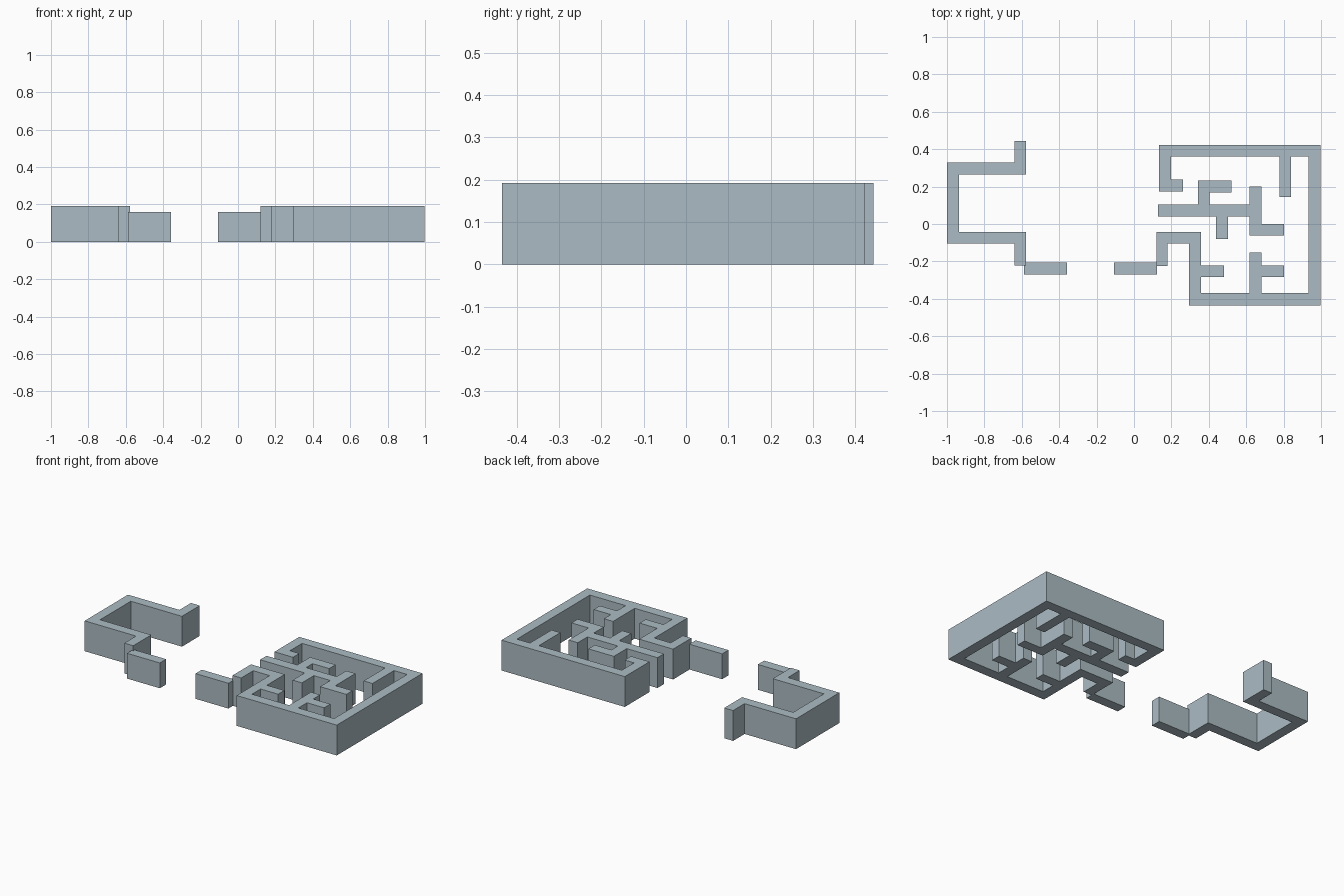
import bpy, bmesh

if "Cube" in bpy.data.objects:
    bpy.data.objects.remove(bpy.data.objects["Cube"])

stone = bpy.data.materials.new("blue grey stone")
stone.diffuse_color = (0.41, 0.50, 0.55, 1)
stone.use_nodes = True
stone.node_tree.nodes["Principled BSDF"].inputs["Base Color"].default_value = stone.diffuse_color


def walls(name, rects, height):
    """Union of plan rectangles (x0, x1, y0, y1) extruded up from the ground."""
    xs = sorted({v for r in rects for v in r[:2]})
    ys = sorted({v for r in rects for v in r[2:]})
    bm = bmesh.new()
    verts = {}

    def vert(i, j):
        if (i, j) not in verts:
            verts[i, j] = bm.verts.new((xs[i], ys[j], 0))
        return verts[i, j]

    for i in range(len(xs) - 1):
        for j in range(len(ys) - 1):
            cx, cy = (xs[i] + xs[i + 1]) / 2, (ys[j] + ys[j + 1]) / 2
            if any(a < cx < b and c < cy < d for a, b, c, d in rects):
                bm.faces.new([vert(i, j), vert(i + 1, j), vert(i + 1, j + 1), vert(i, j + 1)])
    ext = bmesh.ops.extrude_face_region(bm, geom=bm.faces[:], use_keep_orig=True)
    top = [g for g in ext["geom"] if isinstance(g, bmesh.types.BMVert)]
    bmesh.ops.translate(bm, verts=top, vec=(0, 0, height))
    bmesh.ops.recalc_face_normals(bm, faces=bm.faces[:])
    bmesh.ops.dissolve_limit(bm, angle_limit=0.01, verts=bm.verts[:], edges=bm.edges[:])
    me = bpy.data.meshes.new(name)
    bm.to_mesh(me)
    bm.free()
    me.materials.append(stone)
    ob = bpy.data.objects.new(name, me)
    bpy.context.collection.objects.link(ob)
    return ob


H, LOW = 0.192, 0.16

# Open enclosure on the left
walls("left_enclosure_wall", [
    (-0.64, -0.578, 0.265, 0.443), (-1.0, -0.578, 0.265, 0.328),
    (-1.0, -0.936, -0.105, 0.328), (-1.0, -0.578, -0.105, -0.042),
    (-0.64, -0.578, -0.222, -0.042)], H)

# Lower walls either side of the gateway
walls("left_gate_wall", [(-0.588, -0.358, -0.27, -0.207)], LOW)
walls("right_gate_wall", [(-0.108, 0.122, -0.27, -0.207)], LOW)

# Maze perimeter with the stubs attached to it
walls("maze_outer_wall", [
    (0.12, 0.18, -0.225, -0.042), (0.12, 0.357, -0.105, -0.042),
    (0.295, 0.357, -0.435, -0.042), (0.295, 0.996, -0.435, -0.37),
    (0.932, 0.996, -0.435, 0.422), (0.133, 0.996, 0.36, 0.422),
    (0.133, 0.197, 0.175, 0.422), (0.133, 0.262, 0.175, 0.238),
    (0.778, 0.84, 0.145, 0.422), (0.295, 0.48, -0.284, -0.222),
    (0.618, 0.682, -0.435, -0.153), (0.618, 0.802, -0.284, -0.222)], H)

# Free-standing branching wall in the middle
walls("maze_inner_wall", [
    (0.127, 0.682, 0.04, 0.104), (0.342, 0.404, 0.04, 0.233),
    (0.342, 0.52, 0.169, 0.233), (0.439, 0.503, -0.08, 0.104),
    (0.618, 0.682, -0.062, 0.2), (0.618, 0.802, -0.062, 0.0)], H)
